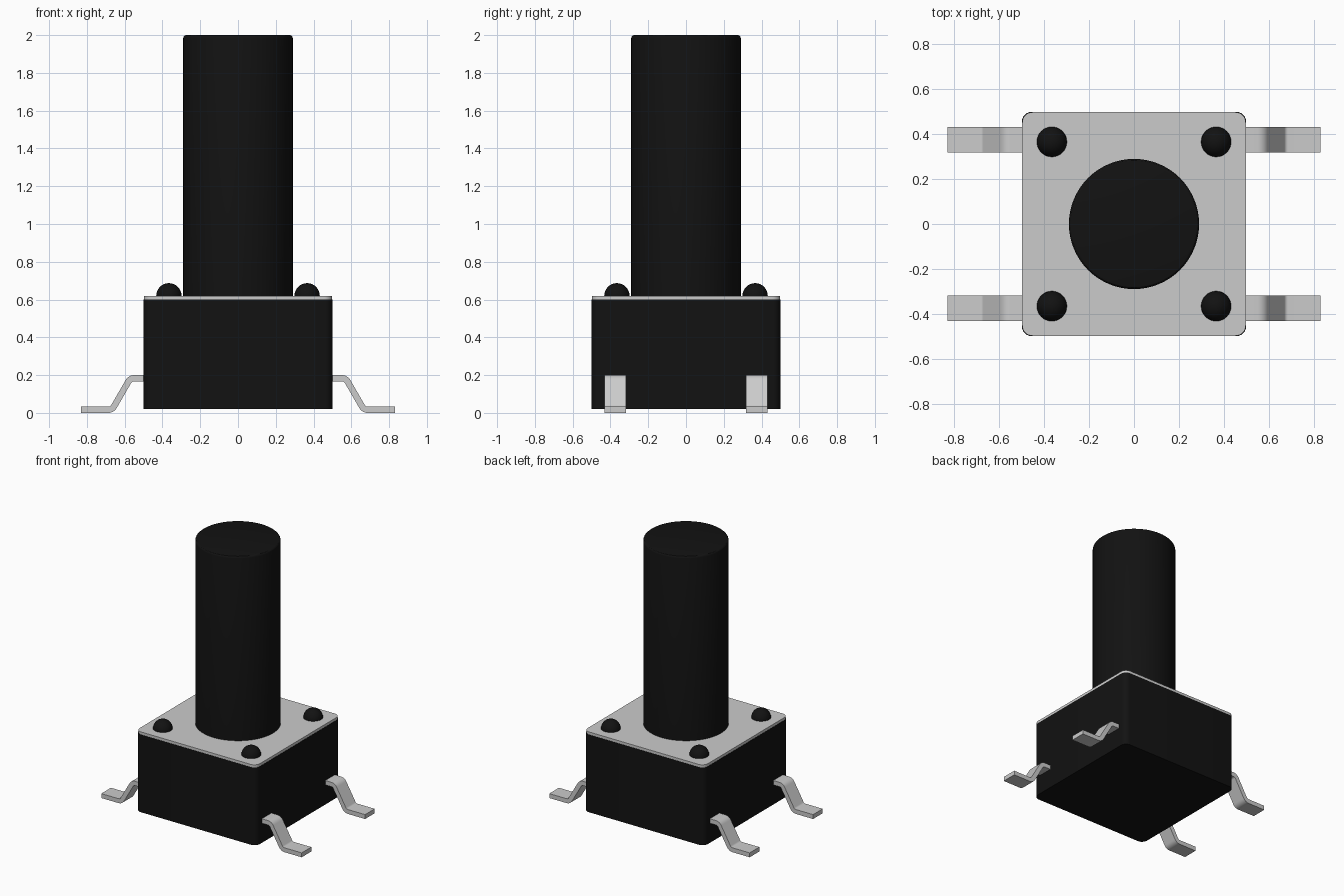
import bpy, bmesh
from math import sin, cos, tan, radians
from mathutils import Matrix

cube = bpy.data.objects.get("Cube")
if cube:
    bpy.data.objects.remove(cube, do_unlink=True)


def material(name, rgb, roughness, metallic=0.0):
    m = bpy.data.materials.new(name)
    m.use_nodes = True
    m.diffuse_color = (*rgb, 1)
    shader = m.node_tree.nodes["Principled BSDF"]
    shader.inputs["Base Color"].default_value = (*rgb, 1)
    shader.inputs["Roughness"].default_value = roughness
    return m


black = material("black plastic", (0.006, 0.006, 0.006), 0.5)
metal = material("grey metal", (0.6, 0.6, 0.6), 0.5)


def finish(name, bm, mat):
    bmesh.ops.recalc_face_normals(bm, faces=bm.faces)
    mesh = bpy.data.meshes.new(name)
    bm.to_mesh(mesh)
    bm.free()
    mesh.materials.append(mat)
    ob = bpy.data.objects.new(name, mesh)
    bpy.context.collection.objects.link(ob)
    bpy.ops.object.select_all(action="DESELECT")
    ob.select_set(True)
    bpy.context.view_layer.objects.active = ob
    bpy.ops.object.shade_smooth_by_angle(angle=radians(30))
    return ob


def rounded_box(name, half, bottom, top, radius, mat):
    bm = bmesh.new()
    size = Matrix.Diagonal((2 * half, 2 * half, top - bottom, 1))
    bmesh.ops.create_cube(bm, size=1, matrix=Matrix.Translation((0, 0, (top + bottom) / 2)) @ size)
    upright = [e for e in bm.edges if abs(e.verts[0].co.z - e.verts[1].co.z) > 0.001]
    bmesh.ops.bevel(bm, geom=upright, offset=radius, segments=6, profile=0.5, affect="EDGES")
    return finish(name, bm, mat)


# Housing and its metal cover
rounded_box("housing", 0.5, 0.02, 0.6, 0.045, black)
rounded_box("cover_plate", 0.498, 0.6, 0.62, 0.045, metal)

# Tall plunger with a softened top rim
bm = bmesh.new()
bmesh.ops.create_cone(bm, cap_ends=True, segments=64, radius1=0.29, radius2=0.29,
                      depth=1.4, matrix=Matrix.Translation((0, 0, 1.3)))
rim = [e for e in bm.edges if all(v.co.z > 1.9 for v in e.verts)]
bmesh.ops.bevel(bm, geom=rim, offset=0.015, segments=3, profile=0.5, affect="EDGES")
finish("plunger", bm, black)


# Domed rivet heads at the four corners
def rivet(name, x, y):
    bm = bmesh.new()
    bmesh.ops.create_uvsphere(bm, u_segments=32, v_segments=16, radius=0.067,
                              matrix=Matrix.Translation((x, y, 0.62)))
    bmesh.ops.bisect_plane(bm, geom=bm.verts[:] + bm.edges[:] + bm.faces[:], dist=0.0001,
                           plane_co=(0, 0, 0.61), plane_no=(0, 0, -1), clear_outer=True)
    finish(name, bm, black)


# Gull-wing leg: a strip with two opposite bends
def leg_profile(start=0.48, end=0.83, bend_x=0.55, bend=0.035, thick=0.033, height=0.2, turn=60):
    angles = [radians(turn * i / 6) for i in range(7)]
    half, last = thick / 2, radians(turn)
    upper_z, lower_z = height - half - bend, half + bend
    drop = upper_z - lower_z + 2 * bend * cos(last)
    foot_x = bend_x + 2 * bend * sin(last) + drop / tan(last)
    outer, inner = [(start, height)], [(start, height - thick)]
    for x, z, r, sweep in ((bend_x, upper_z, bend, angles), (foot_x, lower_z, -bend, angles[::-1])):
        for a in sweep:
            outer.append((x + (r + half) * sin(a), z + (r + half) * cos(a)))
            inner.append((x + (r - half) * sin(a), z + (r - half) * cos(a)))
    return outer + [(end, thick)], inner + [(end, 0)]


def leg(name, side, y, width=0.114):
    bm = bmesh.new()
    outer, inner = leg_profile()
    rings = []
    for o, i in zip(outer, inner):
        rings.append([bm.verts.new((side * x, y + s * width / 2, z))
                      for (x, z), s in ((o, -1), (o, 1), (i, 1), (i, -1))])
    for a, b in zip(rings, rings[1:]):
        for k in range(4):
            n = (k + 1) % 4
            bm.faces.new((a[k], a[n], b[n], b[k]))
    bm.faces.new(rings[0])
    bm.faces.new(rings[-1])
    finish(name, bm, metal)


for side, side_name in ((1, "left"), (-1, "right")):
    for depth, depth_name in ((-1, "front"), (1, "back")):
        rivet(f"{depth_name}_{side_name}_rivet", side * 0.366, depth * 0.366)
        leg(f"{depth_name}_{side_name}_leg", side, depth * 0.375)
